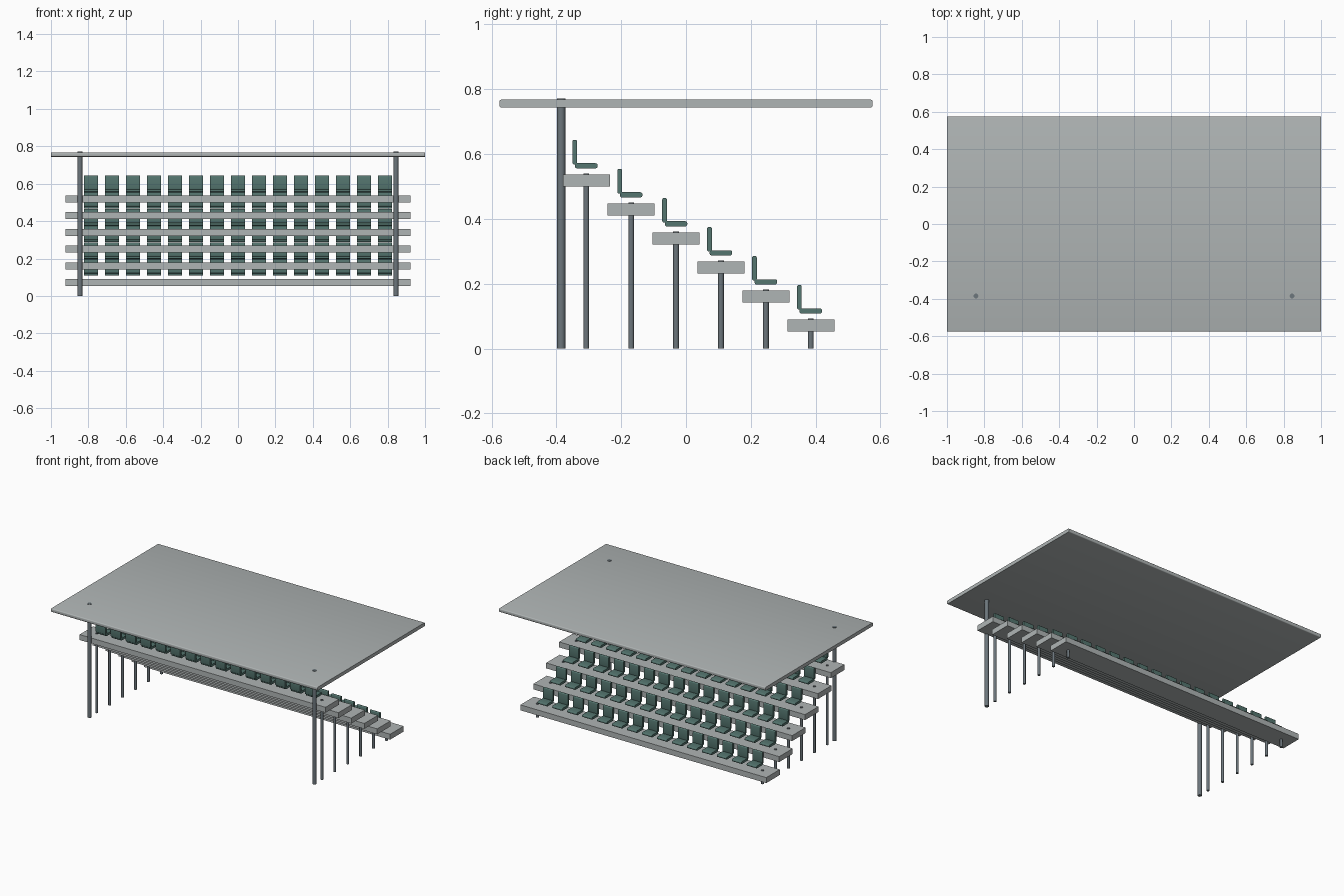
import bpy, bmesh, math

if "Cube" in bpy.data.objects:
    bpy.data.objects.remove(bpy.data.objects["Cube"])


def material(name, rgb):
    m = bpy.data.materials.new(name)
    m.diffuse_color = (*rgb, 1)
    m.use_nodes = True
    m.node_tree.nodes["Principled BSDF"].inputs["Base Color"].default_value = m.diffuse_color
    return m


CONCRETE = material("pale_concrete", (0.43, 0.46, 0.46))
TEAL = material("teal_plastic", (0.09, 0.18, 0.16))
STEEL = material("grey_steel", (0.15, 0.18, 0.20))


def finish(name, bm, mat):
    bmesh.ops.recalc_face_normals(bm, faces=bm.faces)
    me = bpy.data.meshes.new(name)
    bm.to_mesh(me)
    bm.free()
    me.materials.append(mat)
    ob = bpy.data.objects.new(name, me)
    bpy.context.collection.objects.link(ob)
    return ob


def smooth(ob):
    bpy.ops.object.select_all(action='DESELECT')
    ob.select_set(True)
    bpy.context.view_layer.objects.active = ob
    bpy.ops.object.shade_smooth_by_angle(angle=math.radians(40))


def add_bar(bm, x, half, y0, y1, z0, z1, r=0.0):
    """Block running along x, with its (y, z) profile corners rounded by r."""
    pts = []
    corners = [(y1 - r, z1 - r), (y0 + r, z1 - r), (y0 + r, z0 + r), (y1 - r, z0 + r)]
    for i, (cy, cz) in enumerate(corners):
        for k in range(4 if r else 1):
            a = math.pi / 2 * (i + k / 3)
            pts.append((cy + r * math.cos(a), cz + r * math.sin(a)))
    left = [bm.verts.new((x - half, *p)) for p in pts]
    right = [bm.verts.new((x + half, *p)) for p in pts]
    bm.faces.new(left)
    bm.faces.new(right)
    for i in range(len(pts)):
        j = (i + 1) % len(pts)
        bm.faces.new((left[i], left[j], right[j], right[i]))


def post(name, x, y, radius, height):
    bm = bmesh.new()
    bmesh.ops.create_cone(bm, cap_ends=True, segments=16, radius1=radius,
                          radius2=radius, depth=height)
    bmesh.ops.translate(bm, verts=bm.verts, vec=(x, y, height / 2))
    smooth(finish(name, bm, STEEL))


# Roof slab and its two tall posts
bm = bmesh.new()
add_bar(bm, 0, 1.0, -0.576, 0.576, 0.744, 0.768, 0.006)
smooth(finish("roof", bm, CONCRETE))
for side in (-1, 1):
    post("roof_post", side * 0.845, -0.385, 0.013, 0.771)

# Six descending rows: tread, two support posts, fifteen seats
for row in range(6):
    y = -0.3075 + 0.1385 * row
    top = 0.537 - 0.0895 * row
    bm = bmesh.new()
    add_bar(bm, 0, 0.923, y - 0.0725, y + 0.0725, top - 0.037, top)
    finish("tread", bm, CONCRETE)
    for side in (-1, 1):
        post("tread_post", side * 0.845, y, 0.009, top + 0.004)
    bm = bmesh.new()
    for i in range(15):
        x = 0.1123 * (i - 7)
        add_bar(bm, x, 0.0365, y - 0.035, y + 0.0345, top + 0.019, top + 0.035, 0.006)
        add_bar(bm, x, 0.0365, y - 0.043, y - 0.028, top + 0.031, top + 0.107, 0.006)
    smooth(finish("seat_row", bm, TEAL))
